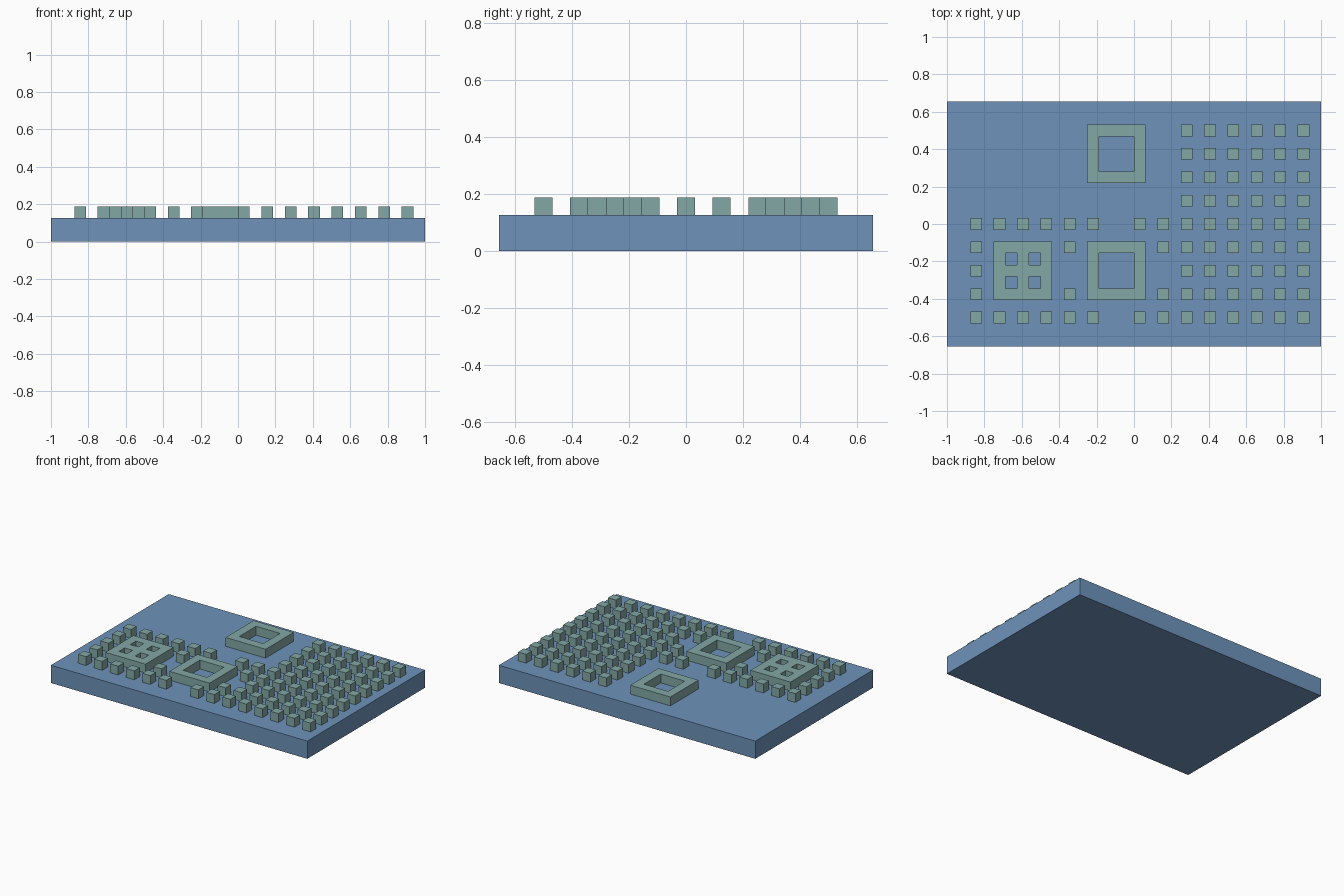
import bpy
import bmesh
from mathutils import Matrix, Vector

cube = bpy.data.objects.get("Cube")
if cube:
    bpy.data.objects.remove(cube, do_unlink=True)

U = 0.0625            # one tile; every size is a multiple of it
BASE_TOP = 2 * U
PITCH = 2 * U


def make_material(name, rgb):
    mat = bpy.data.materials.new(name)
    mat.use_nodes = True
    mat.diffuse_color = (*rgb, 1)
    mat.node_tree.nodes["Principled BSDF"].inputs["Base Color"].default_value = (*rgb, 1)
    return mat


BLUE = make_material("slate blue", (0.158, 0.291, 0.495))
GREEN = make_material("sage green", (0.225, 0.392, 0.375))


def add_object(name, bm, mat):
    bmesh.ops.recalc_face_normals(bm, faces=bm.faces)
    mesh = bpy.data.meshes.new(name)
    bm.to_mesh(mesh)
    bm.free()
    mesh.materials.append(mat)
    obj = bpy.data.objects.new(name, mesh)
    bpy.context.collection.objects.link(obj)
    return obj


def add_box(bm, centre, size):
    matrix = Matrix.Translation(centre) @ Matrix.Diagonal((*size, 1))
    bmesh.ops.create_cube(bm, size=1, matrix=matrix)


def add_frame(name, x, y, is_hole):
    """A raised square of 5 x 5 tiles with the chosen tiles left open."""
    bm = bmesh.new()
    bmesh.ops.create_grid(bm, x_segments=5, y_segments=5, size=2.5 * U)
    holes = []
    for face in bm.faces:
        c = face.calc_center_median()
        if is_hole(round(c.x / U), round(c.y / U)):
            holes.append(face)
    bmesh.ops.delete(bm, geom=holes, context='FACES')
    result = bmesh.ops.extrude_face_region(bm, geom=bm.faces[:])
    top = [v for v in result["geom"] if isinstance(v, bmesh.types.BMVert)]
    bmesh.ops.translate(bm, verts=top, vec=Vector((0, 0, U)))
    obj = add_object(name, bm, GREEN)
    obj.location = (x, y, BASE_TOP)


# Base slab
bm = bmesh.new()
add_box(bm, (0, 0, BASE_TOP / 2), (32 * U, 21 * U, BASE_TOP))
add_object("base_slab", bm, BLUE)

# Raised frames: two with one large opening, one with four small openings
def large_opening(i, j):
    return max(abs(i), abs(j)) <= 1


def four_openings(i, j):
    return abs(i) == 1 and abs(j) == 1


add_frame("back_frame", -1.5 * U, 6 * U, large_opening)
add_frame("front_frame", -1.5 * U, -4 * U, large_opening)
add_frame("window_frame", -9.5 * U, -4 * U, four_openings)

# Stud rows from front to back, as column numbers counted from the right side
FIELD = list(range(9, 15))
LONG_ROW = [0, 1, 2, 3, 4, 5, 7, 8]
border_rows = {0: LONG_ROW, 1: [0, 4, 8], 2: [0], 3: [0, 4, 8], 4: LONG_ROW}


def add_studs(name, places):
    bm = bmesh.new()
    for col, row in places:
        x = -13.5 * U + col * PITCH
        y = -8 * U + row * PITCH
        add_box(bm, (x, y, BASE_TOP + U / 2), (U, U, U))
    add_object(name, bm, GREEN)


add_studs("stud_field", [(c, r) for r in range(9) for c in FIELD])
add_studs("stud_border", [(c, r) for r, cols in border_rows.items() for c in cols])
